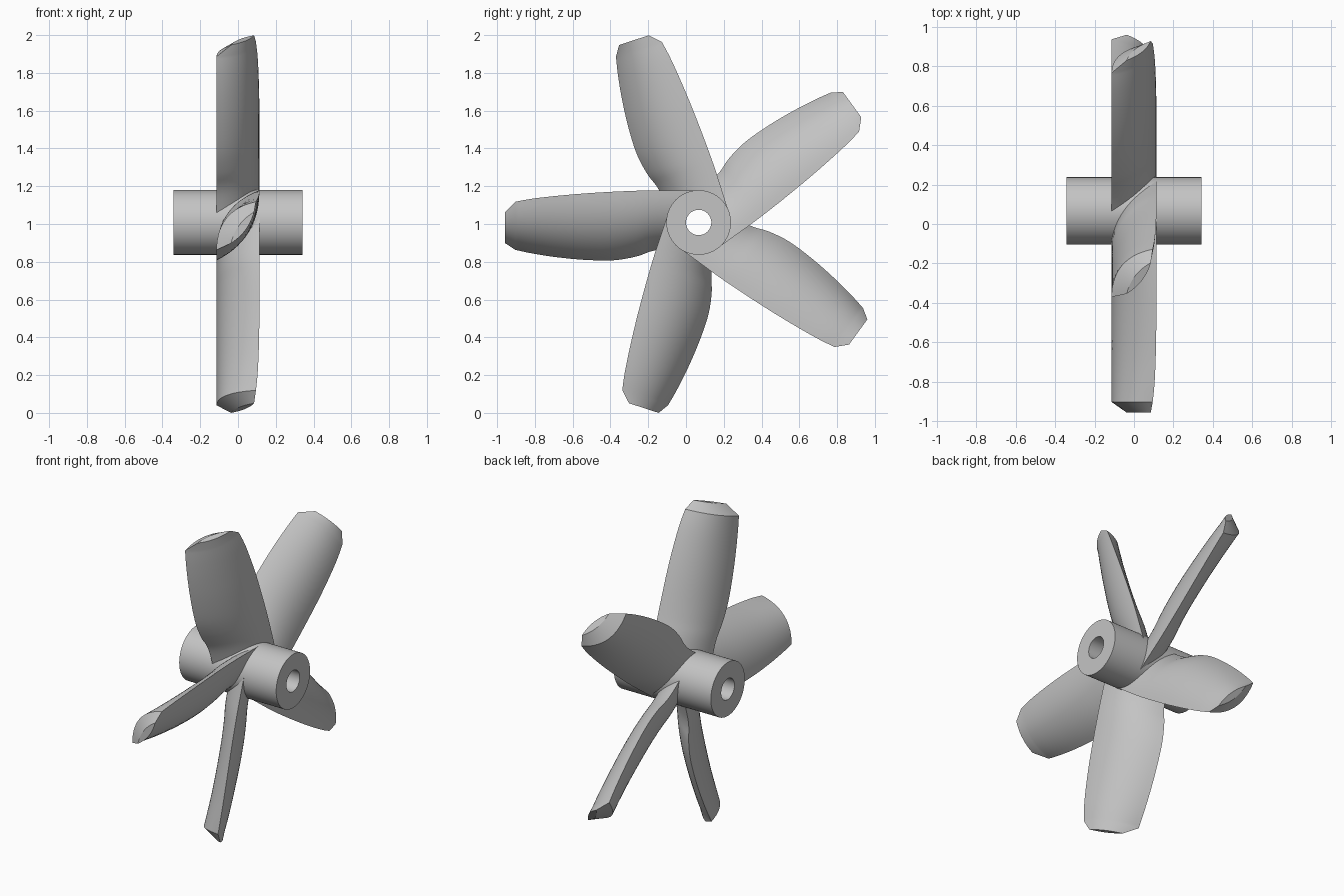
import bpy, bmesh
from math import sin, cos, pi, radians, sqrt
from mathutils import Vector

cube = bpy.data.objects.get("Cube")
if cube:
    bpy.data.objects.remove(cube)

AXIS_Y, AXIS_Z = 0.067, 1.008
HUB_R, BORE_R, HUB_HALF = 0.171, 0.067, 0.342

grey = bpy.data.materials.new("plain grey")
grey.use_nodes = True
colour = (0.55, 0.55, 0.55, 1)
grey.diffuse_color = colour
grey.node_tree.nodes["Principled BSDF"].inputs["Base Color"].default_value = colour


def finish(name, bm):
    bmesh.ops.recalc_face_normals(bm, faces=bm.faces[:])
    mesh = bpy.data.meshes.new(name)
    bm.to_mesh(mesh)
    bm.free()
    mesh.materials.append(grey)
    obj = bpy.data.objects.new(name, mesh)
    bpy.context.collection.objects.link(obj)
    bpy.ops.object.select_all(action="DESELECT")
    obj.select_set(True)
    bpy.context.view_layer.objects.active = obj
    bpy.ops.object.shade_smooth_by_angle(angle=radians(25))
    return obj


def bridge(bm, a, b):
    for i in range(len(a)):
        j = (i + 1) % len(a)
        bm.faces.new((a[i], a[j], b[j], b[i]))


# Hub: a tube lying along x
def make_hub(segments=64):
    bm = bmesh.new()
    profile = [(-HUB_HALF, HUB_R), (HUB_HALF, HUB_R), (HUB_HALF, BORE_R), (-HUB_HALF, BORE_R)]
    rings = []
    for x, r in profile:
        angles = [2 * pi * i / segments for i in range(segments)]
        rings.append([bm.verts.new((x, AXIS_Y + r * cos(a), AXIS_Z + r * sin(a))) for a in angles])
    for k in range(4):
        bridge(bm, rings[k], rings[(k + 1) % 4])
    finish("hub", bm)


# Blade stations: radius, trailing edge (x, t), leading edge (x, t), back and front bulge
STATIONS = [
    (0.00, -0.114, -0.14, 0.113, 0.169, 0.063, 0.063),
    (0.17, -0.114, -0.14, 0.113, 0.17, 0.064, 0.064),
    (0.25, -0.114, -0.152, 0.113, 0.17, 0.065, 0.065),
    (0.33, -0.114, -0.18, 0.113, 0.168, 0.065, 0.065),
    (0.45, -0.114, -0.2, 0.113, 0.163, 0.065, 0.065),
    (0.60, -0.114, -0.198, 0.113, 0.154, 0.065, 0.064),
    (0.75, -0.114, -0.184, 0.11, 0.141, 0.065, 0.061),
    (0.88, -0.114, -0.164, 0.104, 0.126, 0.066, 0.058),
    (0.97, -0.114, -0.145, 0.095, 0.11, 0.066, 0.055),
    (1.024, -0.037, -0.11, 0.085, 0.055, 0.022, 0.02),
]


def smooth_stations(steps=4):
    # Catmull-Rom between stations, with a straight chamfer at the tip
    body, tip = STATIONS[:-1], STATIONS[-1]
    out = []
    for i in range(len(body) - 1):
        p = [body[max(0, min(len(body) - 1, i + k))] for k in (-1, 0, 1, 2)]
        for s in range(steps):
            u = s / steps
            out.append([b + 0.5 * u * (c - a + u * (2 * a - 5 * b + 4 * c - d + u * (3 * (b - c) + d - a)))
                        for a, b, c, d in zip(*p)])
    return out + [body[-1], tip]


def lens(x0, t0, x1, t1, back, front, n=14):
    # Two shallow arcs meeting at sharp trailing and leading edges
    a, b = Vector((x0, t0)), Vector((x1, t1))
    side = Vector((t0 - t1, x1 - x0)).normalized()

    def arc(u, bulge):
        return a.lerp(b, u) + side * bulge * 4 * u * (1 - u)
    return [arc(i / n, back) for i in range(n)] + [arc(1 - i / n, -front) for i in range(n)]


def make_blade(name, angle):
    bm = bmesh.new()
    rings = []
    for radius, *section in smooth_stations():
        ring = []
        for x, t in lens(*section):
            # The root wraps inside the hub wall, leaving the bore clear
            r = max(radius, sqrt(max(0, 0.12 ** 2 - t * t)) + 0.02 * radius)
            ring.append(bm.verts.new((x, AXIS_Y + r * cos(angle) + t * sin(angle),
                                      AXIS_Z + r * sin(angle) - t * cos(angle))))
        rings.append(ring)
    for a, b in zip(rings, rings[1:]):
        bridge(bm, a, b)
    bm.faces.new(rings[-1])
    finish(name, bm)


make_hub()
for i in range(5):
    make_blade(f"blade_{i + 1}", radians(36 + 72 * i))
